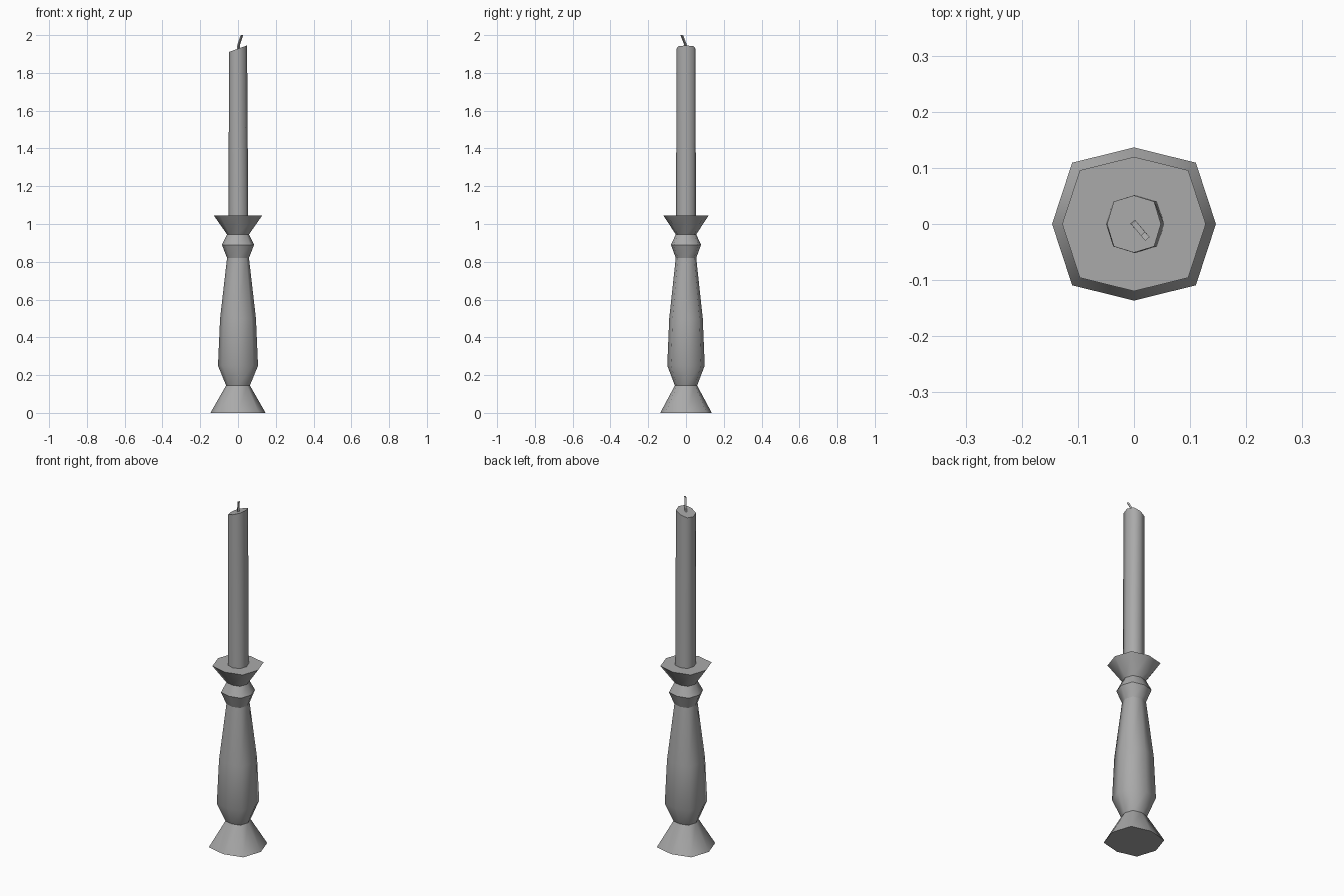
import bpy
import bmesh
from mathutils import Vector

cube = bpy.data.objects.get("Cube")
if cube:
    bpy.data.objects.remove(cube, do_unlink=True)

grey = bpy.data.materials.new("plain grey")
grey.use_nodes = True
grey.diffuse_color = (0.4, 0.4, 0.4, 1)
grey.node_tree.nodes["Principled BSDF"].inputs["Base Color"].default_value = (0.4, 0.4, 0.4, 1)


def octagon(rx, ry, dx, dy):
    """Eight corners, counter-clockwise, with their own diagonal reach."""
    return [(rx, 0), (dx, dy), (0, ry), (-dx, dy),
            (-rx, 0), (-dx, -dy), (0, -ry), (dx, -dy)]


def loft(name, rings, sharp):
    """Skin closed rings of points; rings listed in sharp get hard edges."""
    bm = bmesh.new()
    loops = [[bm.verts.new(p) for p in ring] for ring in rings]
    n = len(loops[0])
    for low, high in zip(loops, loops[1:]):
        for i in range(n):
            j = (i + 1) % n
            bm.faces.new((low[i], low[j], high[j], high[i])).smooth = True
    bm.faces.new(loops[0][::-1])
    bm.faces.new(loops[-1])
    for k in sharp:
        loop = loops[k]
        for i in range(n):
            bm.edges.get((loop[i], loop[(i + 1) % n])).smooth = False
    bmesh.ops.recalc_face_normals(bm, faces=bm.faces)
    mesh = bpy.data.meshes.new(name)
    bm.to_mesh(mesh)
    bm.free()
    mesh.materials.append(grey)
    obj = bpy.data.objects.new(name, mesh)
    bpy.context.collection.objects.link(obj)
    return obj


# Turned holder: (height, radius) from foot to drip tray
profile = [(0, 0.146), (0.145, 0.063), (0.25, 0.106), (0.5, 0.095),
           (0.82, 0.058), (0.89, 0.085), (0.945, 0.058), (1.045, 0.128)]
holder_rings = [[(x, y, z) for x, y in octagon(r, 0.935 * r, 0.755 * r, 0.748 * r)]
                for z, r in profile]
loft("candle_holder", holder_rings, [0, 1, 4, 5, 6, 7])

# Candle with a slanted top
bottom = [(x + 0.002, y, 1.04) for x, y in octagon(0.052, 0.052, 0.039, 0.04)]
top = [(x, y, 1.928 + 0.36 * x) for x, y in octagon(0.048, 0.051, 0.036, 0.04)]
loft("candle", [bottom, top], [0, 1])

# Bent square wick leaning to the front left
side = Vector((0.75, 0.66, 0)) * 0.005
across = Vector((0.66, -0.75, 0.25)) * 0.006
path = [Vector((0.001, 0, 1.92)), Vector((0.004, -0.003, 1.95)), Vector((0.02, -0.022, 1.999))]
wick_rings = [[p + side + across, p + side - across, p - side - across, p - side + across]
              for p in path]
wick = loft("wick", wick_rings, [0, 2])
for face in wick.data.polygons:
    face.use_smooth = False
